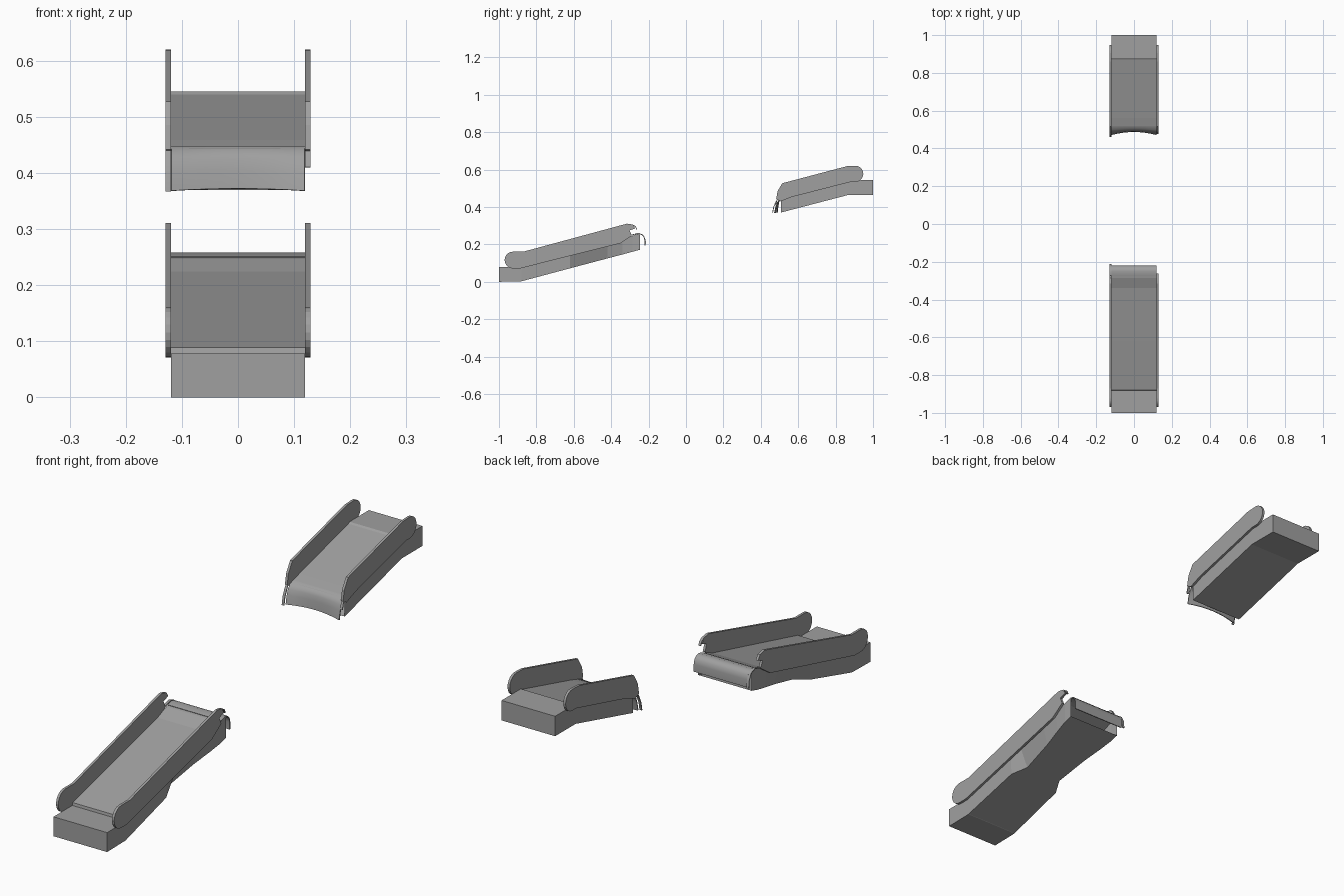
import bpy, bmesh, math

if "Cube" in bpy.data.objects:
    bpy.data.objects.remove(bpy.data.objects["Cube"], do_unlink=True)

HALF = 0.119      # half width of the truss
RAIL = 0.01       # balustrade thickness

grey = bpy.data.materials.new("mid grey")
grey.use_nodes = True
grey.diffuse_color = (0.35, 0.35, 0.35, 1)
bsdf = next(n for n in grey.node_tree.nodes if n.type == 'BSDF_PRINCIPLED')
bsdf.inputs["Base Color"].default_value = grey.diffuse_color


def finish(name, bm):
    bmesh.ops.recalc_face_normals(bm, faces=bm.faces)
    mesh = bpy.data.meshes.new(name)
    bm.to_mesh(mesh)
    bm.free()
    mesh.materials.append(grey)
    obj = bpy.data.objects.new(name, mesh)
    bpy.context.collection.objects.link(obj)
    return obj


def truss(name, stations, cap_first):
    """Box section swept along y; each station is y, bottom, top, bottom pinch."""
    bm = bmesh.new()
    rings = []
    for y, low, high, pinch in stations:
        b = HALF - pinch
        section = ((-b, low), (b, low), (HALF, high), (-HALF, high))
        rings.append([bm.verts.new((x, y, z)) for x, z in section])
    for a, b in zip(rings, rings[1:]):
        for i in range(4):
            j = (i + 1) % 4
            bm.faces.new((a[i], a[j], b[j], b[i]))
    bm.faces.new(rings[0] if cap_first else rings[-1])
    return finish(name, bm)


def panel(name, outline, side):
    """Flat side panel from a y-z outline."""
    bm = bmesh.new()
    x = side * HALF
    face = bm.faces.new([bm.verts.new((x, y, z)) for y, z in outline])
    new = bmesh.ops.extrude_face_region(bm, geom=[face])["geom"]
    moved = [v for v in new if isinstance(v, bmesh.types.BMVert)]
    bmesh.ops.translate(bm, verts=moved, vec=(side * RAIL, 0, 0))
    return finish(name, bm)


def sheet(name, path, x0, x1, bow=0, drop=0, cols=8):
    """Thin bent metal along a y-z path, bowed at its free edge."""
    bm = bmesh.new()
    grid = []
    for k, (y, z) in enumerate(path):
        t = k / (len(path) - 1)
        row = []
        for c in range(cols + 1):
            x = x0 + (x1 - x0) * c / cols
            f = t * (x / HALF) ** 2
            row.append(bm.verts.new((x, y + bow * f, z + drop * f)))
        grid.append(row)
    for a, b in zip(grid, grid[1:]):
        for c in range(cols):
            bm.faces.new((a[c], a[c + 1], b[c + 1], b[c]))
    obj = finish(name, bm)
    mod = obj.modifiers.new("thickness", 'SOLIDIFY')
    mod.thickness = 0.004
    mod.offset = 0
    bpy.context.view_layer.objects.active = obj
    for o in bpy.context.selected_objects:
        o.select_set(False)
    obj.select_set(True)
    bpy.ops.object.modifier_apply(modifier=mod.name)
    bpy.ops.object.shade_smooth_by_angle(angle=0.75)
    return obj


def arc(cy, cz, r, start, end, n=10):
    angles = [math.radians(start + (end - start) * i / n) for i in range(n + 1)]
    return [(cy + r * math.cos(a), cz + r * math.sin(a)) for a in angles]


# Lower half: landing, ramp and crushed underside
truss("lower_truss", [
    (-1.0, 0, 0.078, 0), (-0.881, 0.002, 0.078, 0), (-0.879, 0.003, 0.089, 0),
    (-0.62, 0.072, 0.154, 0.004), (-0.56, 0.088, 0.169, 0.036),
    (-0.42, 0.125, 0.204, 0.022), (-0.34, 0.146, 0.224, 0.008),
    (-0.285, 0.161, 0.247, 0), (-0.247, 0.171, 0.255, 0)], True)

# Upper half: ramp and top landing
truss("upper_truss", [
    (0.507, 0.37, 0.443, 0), (0.56, 0.384, 0.459, 0), (0.87, 0.465, 0.54, 0),
    (0.878, 0.465, 0.545, 0), (1.0, 0.465, 0.545, 0)], False)

# Balustrades with rounded ends and torn inner ends
lower_rail = arc(-0.925, 0.116, 0.045, 90, 270) + [
    (-0.885, 0.072), (-0.35, 0.206), (-0.29, 0.247), (-0.302, 0.275),
    (-0.272, 0.285), (-0.285, 0.304), (-0.315, 0.311), (-0.87, 0.161)]
upper_rail = arc(0.905, 0.577, 0.043, 90, -90) + [
    (0.88, 0.534), (0.56, 0.452), (0.505, 0.43), (0.482, 0.442),
    (0.49, 0.485), (0.515, 0.527), (0.86, 0.618)]
for side, label in ((1, "left"), (-1, "right")):
    panel("lower_balustrade_" + label, lower_rail, side)
    panel("upper_balustrade_" + label, upper_rail, side)

# Deck plates curled over the break
sheet("lower_deck_lip", [
    (-0.275, 0.249), (-0.25, 0.256), (-0.235, 0.252), (-0.225, 0.242),
    (-0.221, 0.225), (-0.221, 0.195)], -HALF, HALF)
sheet("upper_deck_flap", [
    (0.52, 0.446), (0.503, 0.439), (0.496, 0.425), (0.492, 0.405),
    (0.489, 0.372)], -HALF, HALF, bow=-0.016, drop=-0.004)

# Torn handrail strips
strips = {
    "lower_strip_left": (1, [(-0.31, 0.308), (-0.285, 0.304), (-0.27, 0.295), (-0.264, 0.28)]),
    "lower_strip_right": (-1, [(-0.29, 0.25), (-0.255, 0.26), (-0.23, 0.25), (-0.218, 0.225), (-0.215, 0.195)]),
    "upper_strip_left": (1, [(0.5, 0.45), (0.486, 0.435), (0.479, 0.41)]),
    "upper_strip_right": (-1, [(0.495, 0.45), (0.48, 0.425), (0.469, 0.4), (0.463, 0.367)]),
}
for name, (side, path) in strips.items():
    sheet(name, path, side * HALF, side * (HALF + RAIL), cols=1)
